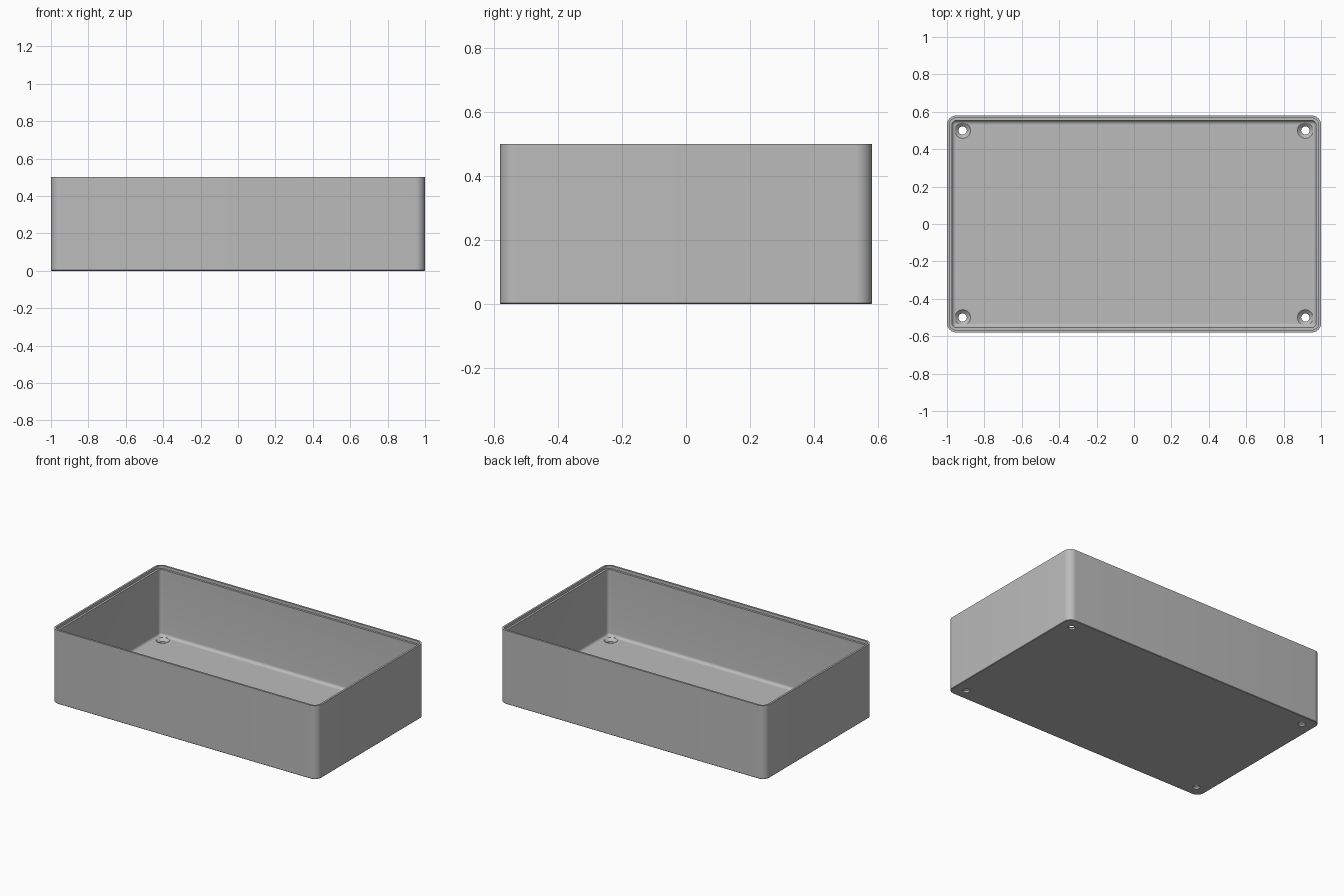
import bpy, bmesh, math

if "Cube" in bpy.data.objects:
    bpy.data.objects.remove(bpy.data.objects["Cube"])

HALF_X, HALF_Y, HEIGHT = 1.0, 0.58, 0.5
CORNER, FLOOR, WALL, FILLET = 0.05, 0.03, 0.027, 0.02

grey = bpy.data.materials.new("plain grey")
grey.use_nodes = True
colour = (0.5, 0.5, 0.5, 1)
grey.diffuse_color = colour
grey.node_tree.nodes["Principled BSDF"].inputs["Base Color"].default_value = colour


def ring(bm, inset, z, steps=10):
    """Rounded rectangle, inset from the outer outline."""
    r = max(CORNER - inset, 0.008)
    cx, cy = HALF_X - inset - r, HALF_Y - inset - r
    verts = []
    for q, (sx, sy) in enumerate(((1, 1), (-1, 1), (-1, -1), (1, -1))):
        for i in range(steps + 1):
            a = math.pi / 2 * (q + i / steps)
            verts.append(bm.verts.new((sx * cx + r * math.cos(a),
                                       sy * cy + r * math.sin(a), z)))
    return verts


# Tray wall profile: outside, rim with a recessed step, inside, floor fillet
profile = [(0.003, 0), (0, 0.003), (0, HEIGHT), (0.013, HEIGHT),
           (0.013, HEIGHT - 0.02), (WALL, HEIGHT - 0.02)]
for i in range(7):
    a = math.pi / 2 * i / 6
    profile.append((WALL + FILLET * (1 - math.cos(a)),
                    FLOOR + FILLET * (1 - math.sin(a))))

bm = bmesh.new()
rings = [ring(bm, inset, z) for inset, z in profile]
for low, high in zip(rings, rings[1:]):
    for i in range(len(low)):
        j = (i + 1) % len(low)
        bm.faces.new((low[i], low[j], high[j], high[i]))
bm.faces.new(rings[0][::-1])
bm.faces.new(rings[-1])
bmesh.ops.recalc_face_normals(bm, faces=bm.faces)
mesh = bpy.data.meshes.new("tray")
bm.to_mesh(mesh)
bm.free()
tray = bpy.data.objects.new("tray", mesh)
mesh.materials.append(grey)
bpy.context.collection.objects.link(tray)

# Countersunk screw holes in the four corners
cutter_mesh = bpy.data.meshes.new("screw_hole_cutter")
bm = bmesh.new()
outline = [(0.022, -0.05), (0.022, 0.012), (0.042, FLOOR), (0.042, 0.1)]
for x in (-0.916, 0.916):
    for y in (-0.5, 0.5):
        loops = [[bm.verts.new((x + r * math.cos(math.tau * i / 32),
                                y + r * math.sin(math.tau * i / 32), z))
                  for i in range(32)] for r, z in outline]
        for low, high in zip(loops, loops[1:]):
            for i in range(32):
                j = (i + 1) % 32
                bm.faces.new((low[i], low[j], high[j], high[i]))
        bm.faces.new(loops[0][::-1])
        bm.faces.new(loops[-1])
bm.to_mesh(cutter_mesh)
bm.free()
cutter_mesh.materials.append(grey)
cutter = bpy.data.objects.new("screw_hole_cutter", cutter_mesh)
bpy.context.collection.objects.link(cutter)
cutter.hide_render = True
cutter.hide_set(True)

cut = tray.modifiers.new("screw_holes", "BOOLEAN")
cut.operation = "DIFFERENCE"
cut.solver = "EXACT"
cut.object = cutter

bpy.context.view_layer.objects.active = tray
tray.select_set(True)
bpy.ops.object.modifier_apply(modifier=cut.name)
bpy.data.objects.remove(cutter)
bpy.ops.object.shade_smooth_by_angle(angle=math.radians(35))
